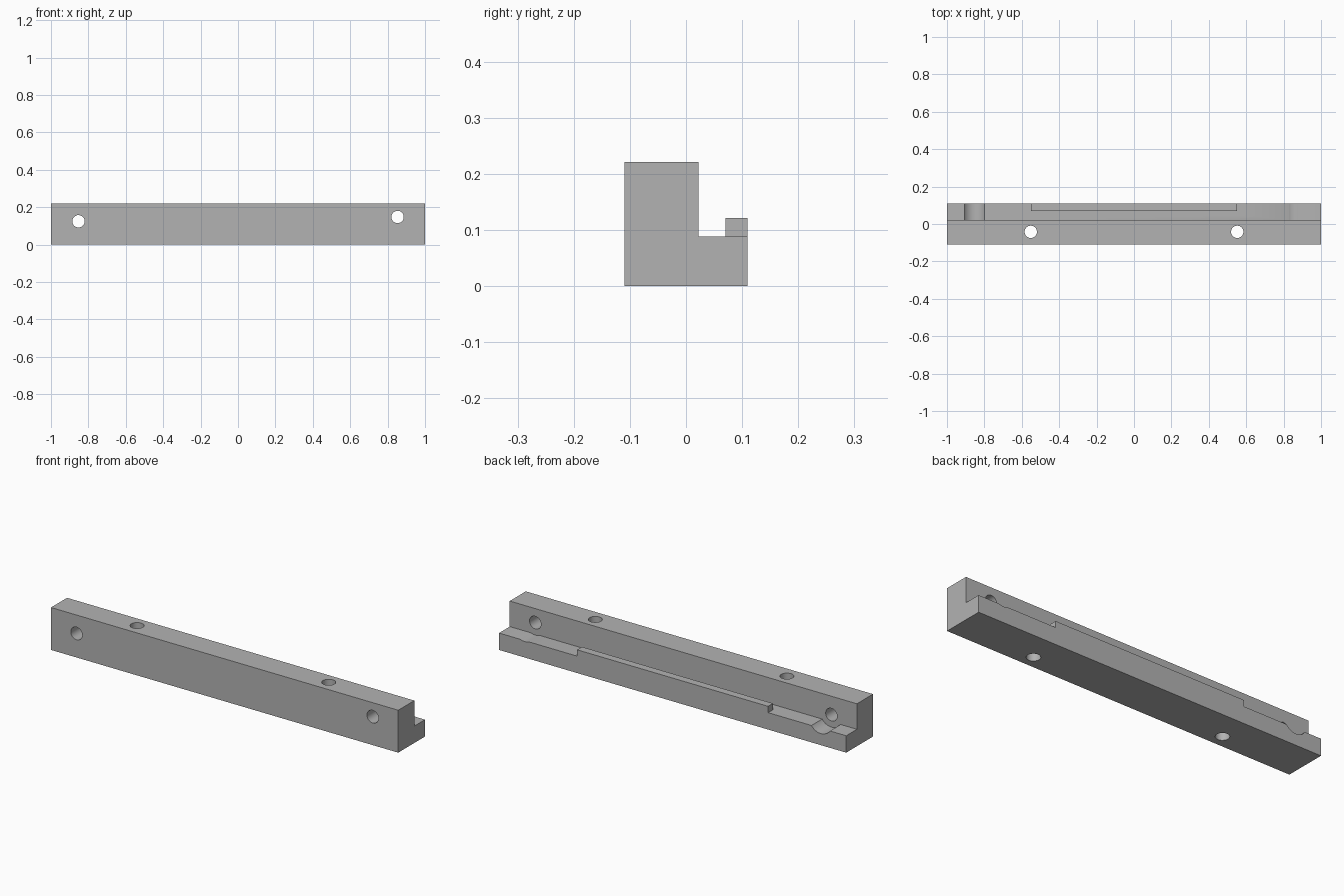
import bpy
import bmesh
from math import radians
from mathutils import Matrix, Vector

cube = bpy.data.objects.get("Cube")
if cube:
    bpy.data.objects.remove(cube, do_unlink=True)

grey = bpy.data.materials.new("plain grey")
grey.use_nodes = True
colour = (0.45, 0.45, 0.45, 1)
grey.diffuse_color = colour
grey.node_tree.nodes["Principled BSDF"].inputs["Base Color"].default_value = colour

HOLE_R, BORE_R = 0.033, 0.065
WALL_Y, LEDGE_Z = 0.022, 0.088


def add_object(name, bm):
    bmesh.ops.recalc_face_normals(bm, faces=bm.faces[:])
    mesh = bpy.data.meshes.new(name)
    bm.to_mesh(mesh)
    bm.free()
    mesh.materials.append(grey)
    obj = bpy.data.objects.new(name, mesh)
    bpy.context.collection.objects.link(obj)
    return obj


def cylinder(name, start, end, radius):
    start, end = Vector(start), Vector(end)
    axis = end - start
    turn = axis.to_track_quat('Z', 'Y').to_matrix().to_4x4()
    bm = bmesh.new()
    bmesh.ops.create_cone(bm, cap_ends=True, segments=48, radius1=radius, radius2=radius,
                          depth=axis.length,
                          matrix=Matrix.Translation((start + end) / 2) @ turn)
    return add_object(name, bm)


def box(name, low, high):
    low, high = Vector(low), Vector(high)
    bm = bmesh.new()
    bmesh.ops.create_cube(bm, size=1, matrix=Matrix.Translation((low + high) / 2)
                          @ Matrix.Diagonal((*(high - low), 1)))
    return add_object(name, bm)


# Stepped bar: tall wall, ledge and raised rear lip, extruded along x
profile = [(-0.11, 0), (0.11, 0), (0.11, 0.121), (0.07, 0.121),
           (0.07, LEDGE_Z), (WALL_Y, LEDGE_Z), (WALL_Y, 0.221), (-0.11, 0.221)]
bm = bmesh.new()
face = bm.faces.new([bm.verts.new((-1, y, z)) for y, z in profile])
ends = bmesh.ops.extrude_face_region(bm, geom=[face])["geom"]
bmesh.ops.translate(bm, vec=(2, 0, 0),
                    verts=[v for v in ends if isinstance(v, bmesh.types.BMVert)])
bar = add_object("stepped_bar", bm)

cutters = []
# Lip stops short of both ends; vertical bolt holes sit level with its ends
for side in (-1, 1):
    xs = sorted((side * 0.55, side * 1.1))
    cutters.append(box("lip_end_cutter", (xs[0], 0.05, LEDGE_Z), (xs[1], 0.2, 0.3)))
    x = side * 0.552
    cutters.append(cylinder("vertical_hole_cutter", (x, -0.042, -0.1), (x, -0.042, 0.4), HOLE_R))

# Horizontal holes with counterbores that scoop the ledge
for x, z in ((-0.853, 0.125), (0.853, 0.148)):
    cutters.append(cylinder("cross_hole_cutter", (x, -0.2, z), (x, 0.2, z), HOLE_R))
    cutters.append(cylinder("scoop_cutter", (x, WALL_Y, z), (x, 0.2, z), BORE_R))

for cutter in cutters:
    cutter.hide_render = True
    mod = bar.modifiers.new(cutter.name, 'BOOLEAN')
    mod.operation = 'DIFFERENCE'
    mod.solver = 'EXACT'
    mod.object = cutter

# Bake the cuts and remove the cutters
graph = bpy.context.evaluated_depsgraph_get()
result = bpy.data.meshes.new_from_object(bar.evaluated_get(graph))
bar.modifiers.clear()
bar.data = result
bar.data.materials.clear()
bar.data.materials.append(grey)
for cutter in cutters:
    bpy.data.objects.remove(cutter, do_unlink=True)

for poly in bar.data.polygons:
    poly.material_index = 0
bpy.ops.object.select_all(action='DESELECT')
bar.select_set(True)
bpy.context.view_layer.objects.active = bar
bpy.ops.object.shade_smooth_by_angle(angle=radians(30))
